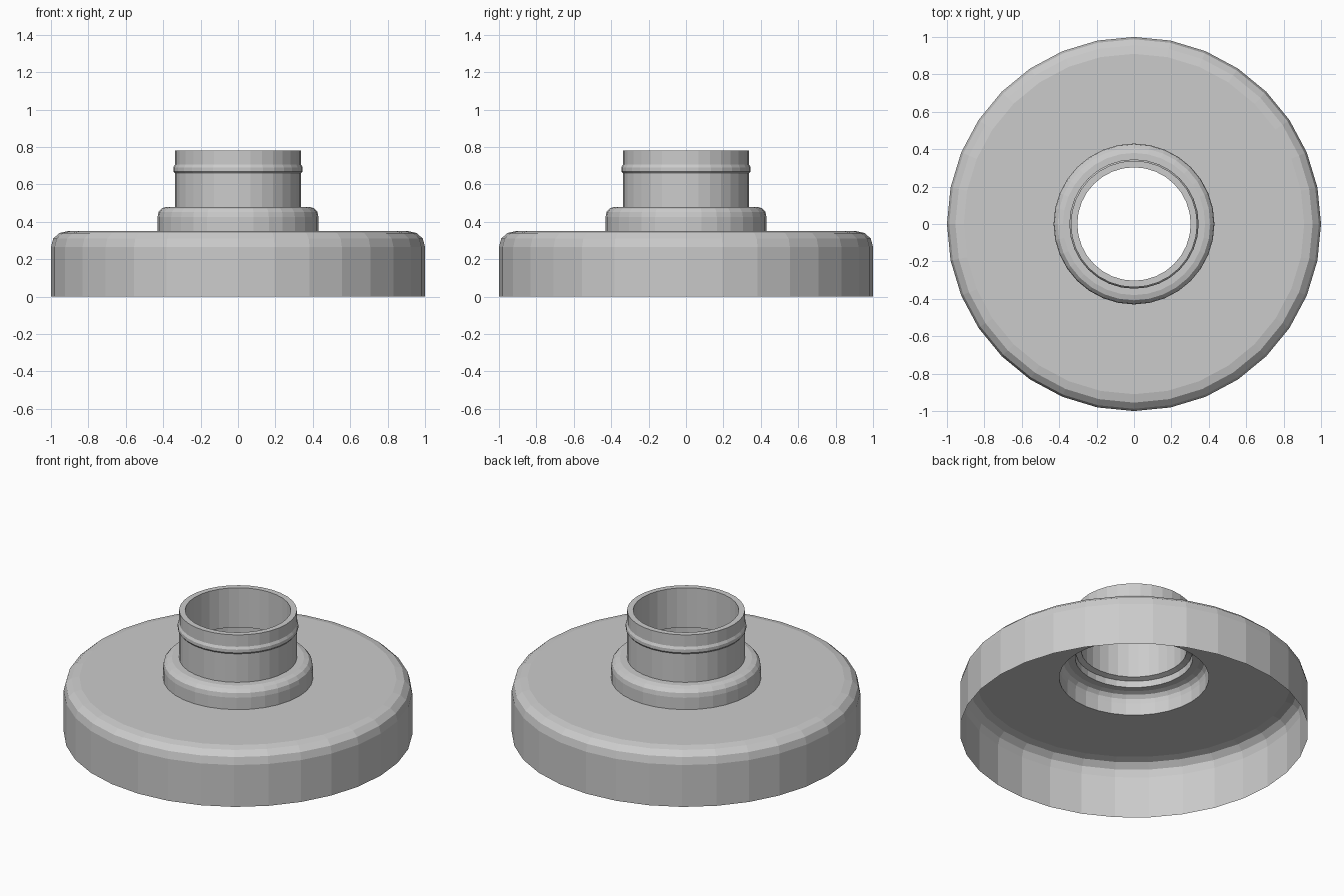
import bpy
import bmesh
from math import cos, sin, tau

cube = bpy.data.objects.get("Cube")
if cube:
    bpy.data.objects.remove(cube, do_unlink=True)

SIDES = 32

grey = bpy.data.materials.new("light_grey")
grey.use_nodes = True
colour = (0.6, 0.6, 0.6, 1)
grey.diffuse_color = colour
grey.node_tree.nodes["Principled BSDF"].inputs["Base Color"].default_value = colour


def lathe(name, profile):
    """Turn an open (radius, height) profile about z into a faceted shell."""
    bm = bmesh.new()
    rings = [[bm.verts.new((r * cos(tau * i / SIDES), r * sin(tau * i / SIDES), z))
              for i in range(SIDES)] for r, z in profile]
    for low, high in zip(rings, rings[1:]):
        for i in range(SIDES):
            j = (i + 1) % SIDES
            bm.faces.new((low[i], low[j], high[j], high[i]))
    mesh = bpy.data.meshes.new(name)
    bm.to_mesh(mesh)
    bm.free()
    mesh.materials.append(grey)
    obj = bpy.data.objects.new(name, mesh)
    bpy.context.collection.objects.link(obj)
    return obj


# Wide open-bottomed base with a rounded shoulder
lathe("base_shell", [(1, 0), (1, 0.265), (0.988, 0.31), (0.955, 0.34),
                     (0.91, 0.35), (0.43, 0.35)])

# Hollow raised collar with a rounded top edge
lathe("collar", [(0.43, 0.35), (0.43, 0.425), (0.425, 0.452), (0.408, 0.472),
                 (0.38, 0.48), (0.338, 0.48)])

# Neck tube: outer wall with bead, rim, bore and lower inner lip
lathe("neck_tube", [(0.338, 0.48), (0.338, 0.66), (0.346, 0.67), (0.346, 0.69),
                    (0.338, 0.705), (0.338, 0.78), (0.303, 0.78),
                    (0.303, 0.53), (0.335, 0.52)])
